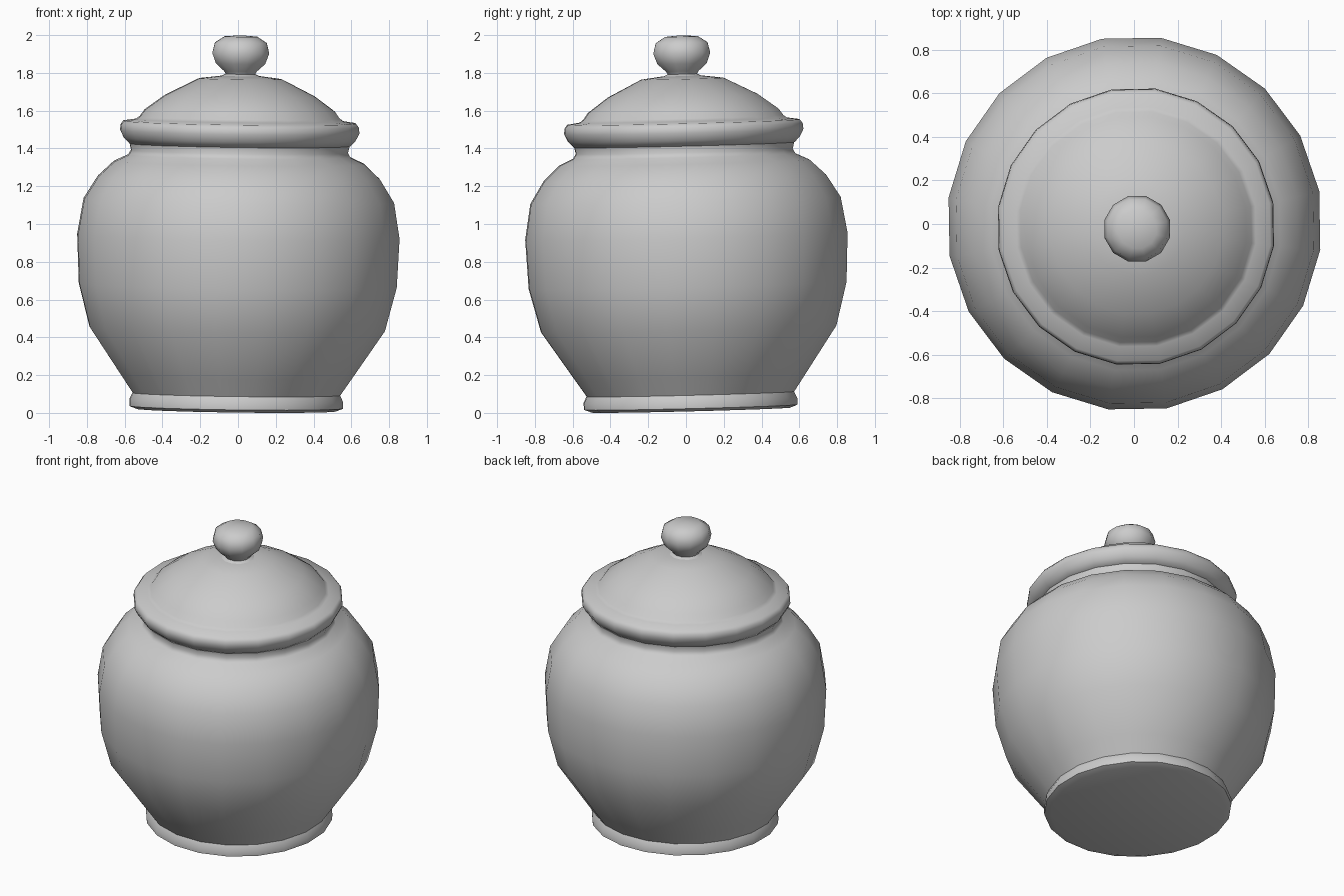
import bpy, bmesh, math
from mathutils import Matrix

cube = bpy.data.objects.get("Cube")
if cube:
    bpy.data.objects.remove(cube, do_unlink=True)

clay = bpy.data.materials.new("plain_grey")
clay.use_nodes = True
GREY = (0.6, 0.6, 0.6, 1)
clay.diffuse_color = GREY
clay.node_tree.nodes["Principled BSDF"].inputs["Base Color"].default_value = GREY

# The whole jar leans very slightly forward and to its left
LEAN = (Matrix.Translation((-0.01, 0.025, 0.015))
        @ Matrix.Rotation(0.013, 4, 'Y') @ Matrix.Rotation(0.025, 4, 'X'))


def lathe(name, profile, sides, start):
    """Turn a (radius, height) profile around z; radius 0 makes a pole."""
    bm = bmesh.new()
    rings = []
    for r, z in profile:
        if r == 0:
            rings.append([bm.verts.new((0, 0, z))] * sides)
        else:
            angles = [start + math.tau * i / sides for i in range(sides)]
            rings.append([bm.verts.new((r * math.cos(a), r * math.sin(a), z)) for a in angles])
    for low, high in zip(rings, rings[1:]):
        for i in range(sides):
            j = (i + 1) % sides
            corners = dict.fromkeys((low[i], low[j], high[j], high[i]))
            bm.faces.new(list(corners))
    bmesh.ops.recalc_face_normals(bm, faces=bm.faces)
    bm.transform(LEAN)
    mesh = bpy.data.meshes.new(name)
    bm.to_mesh(mesh)
    bm.free()
    mesh.materials.append(clay)
    obj = bpy.data.objects.new(name, mesh)
    bpy.context.collection.objects.link(obj)
    bpy.ops.object.select_all(action='DESELECT')
    obj.select_set(True)
    bpy.context.view_layer.objects.active = obj
    bpy.ops.object.shade_smooth_by_angle(angle=math.radians(50))
    return obj


TURN = math.radians(10)

# Pot with a flat foot, round belly and narrow neck
lathe("jar_body", [
    (0, 0), (0.53, 0), (0.57, 0.015), (0.572, 0.05), (0.555, 0.085),
    (0.62, 0.18), (0.79, 0.43), (0.85, 0.66), (0.862, 0.92), (0.83, 1.11),
    (0.755, 1.23), (0.67, 1.31), (0.595, 1.345), (0.58, 1.37), (0.59, 1.41), (0, 1.41),
], 20, TURN)

# Domed lid with a rolled rim
lathe("lid", [
    (0, 1.405), (0.59, 1.405), (0.62, 1.435), (0.64, 1.475), (0.637, 1.505),
    (0.622, 1.525), (0.555, 1.535), (0.535, 1.55), (0.51, 1.585), (0.4, 1.665),
    (0.22, 1.755), (0.1, 1.77), (0, 1.77),
], 20, TURN)

# Knob on a short stem
lathe("lid_knob", [
    (0, 1.76), (0.11, 1.765), (0.08, 1.78), (0.09, 1.795), (0.135, 1.835), (0.156, 1.89),
    (0.142, 1.945), (0.09, 1.978), (0, 1.985),
], 12, math.radians(15))
